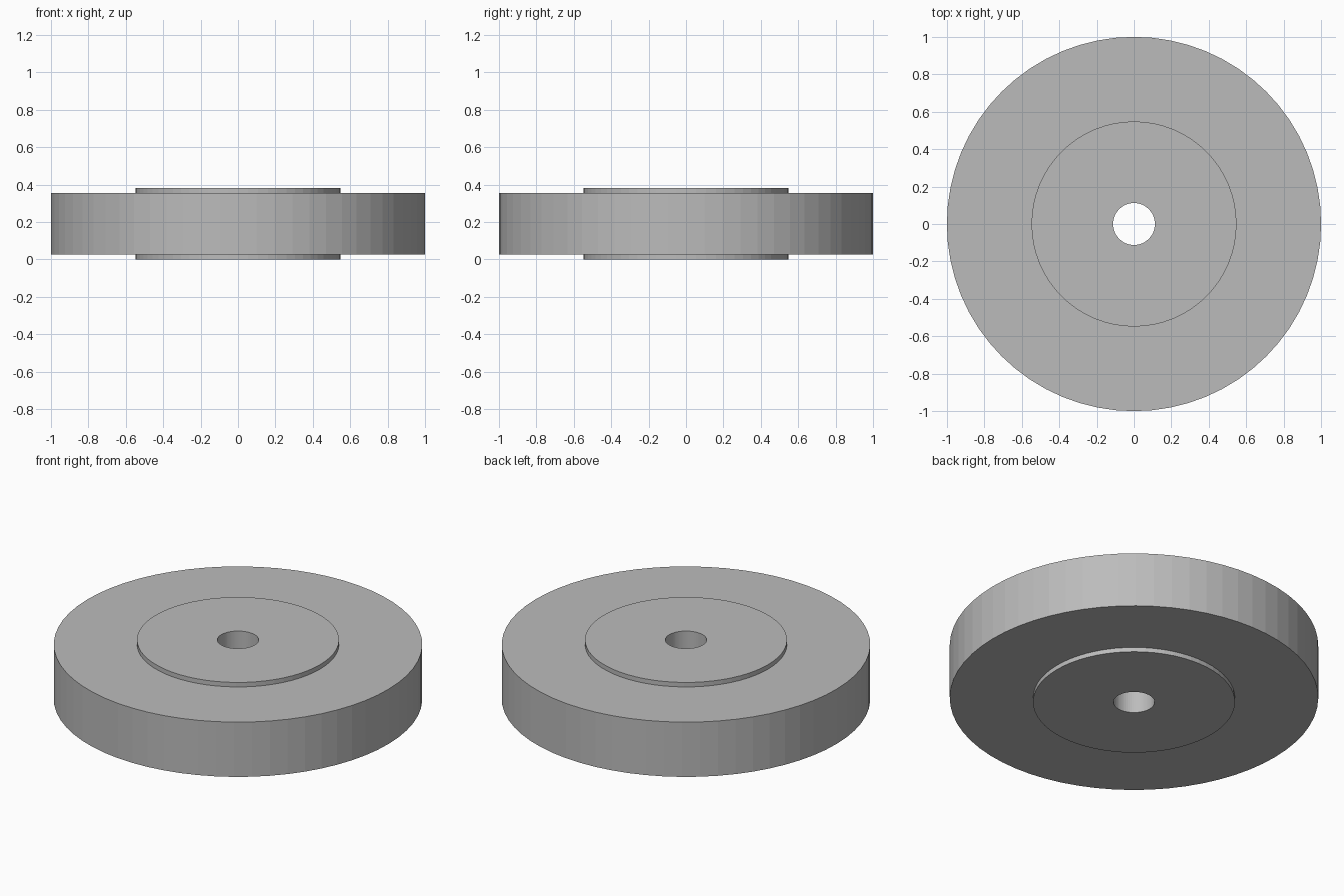
import bpy
import bmesh
from math import cos, sin, tau

SIDES = 64
BORE, HUB, RIM = 0.112, 0.548, 1.0
HEIGHT, STEP = 0.382, 0.027

if "Cube" in bpy.data.objects:
    bpy.data.objects.remove(bpy.data.objects["Cube"], do_unlink=True)

# Plain grey for the whole wheel
grey = bpy.data.materials.new("plain grey")
grey.use_nodes = True
colour = (0.5, 0.5, 0.5, 1)
grey.diffuse_color = colour
grey.node_tree.nodes["Principled BSDF"].inputs["Base Color"].default_value = colour


def lathe(name, profile):
    """Turn a closed (radius, height) profile around the z axis."""
    bm = bmesh.new()
    rings = [[bm.verts.new((r * cos(tau * i / SIDES), r * sin(tau * i / SIDES), z))
              for r, z in profile] for i in range(SIDES)]
    n = len(profile)
    for i in range(SIDES):
        a, b = rings[i], rings[(i + 1) % SIDES]
        for j in range(n):
            k = (j + 1) % n
            bm.faces.new((a[j], b[j], b[k], a[k]))
    bmesh.ops.recalc_face_normals(bm, faces=bm.faces)
    mesh = bpy.data.meshes.new(name)
    bm.to_mesh(mesh)
    bm.free()
    mesh.materials.append(grey)
    obj = bpy.data.objects.new(name, mesh)
    bpy.context.collection.objects.link(obj)
    return obj


# Wheel disc with a raised hub on both faces and a through bore
low, high = STEP, HEIGHT - STEP
lathe("wheel_disc", [(BORE, 0), (HUB, 0), (HUB, low), (RIM, low),
                     (RIM, high), (HUB, high), (HUB, HEIGHT), (BORE, HEIGHT)])
